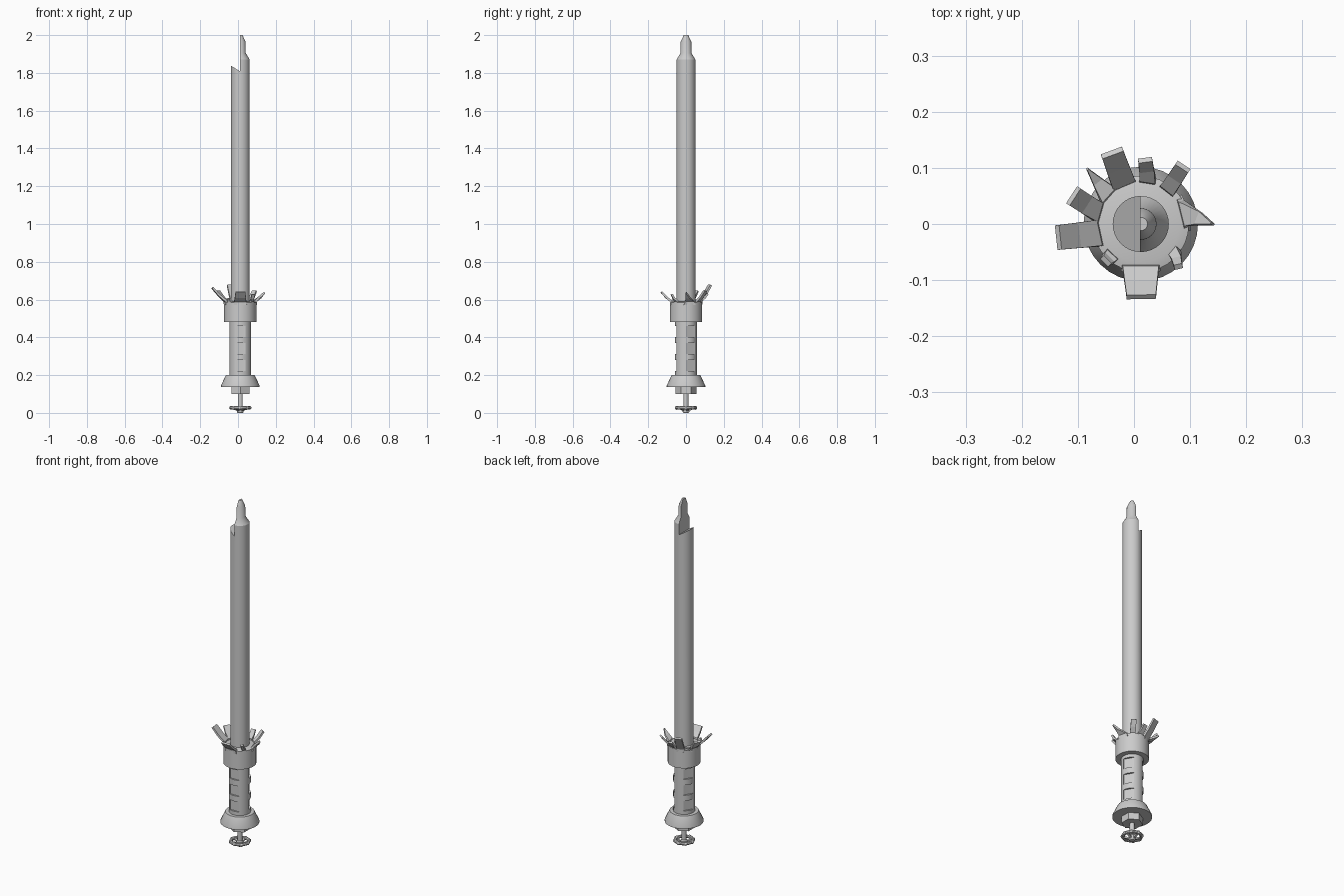
import bpy, bmesh, math
from mathutils import Vector, Matrix

if "Cube" in bpy.data.objects:
    bpy.data.objects.remove(bpy.data.objects["Cube"])

AX = 0.012  # main axis x position
metal = bpy.data.materials.new("grey_metal")
metal.diffuse_color = (0.6, 0.6, 0.6, 1)
metal.use_nodes = True
metal.node_tree.nodes["Principled BSDF"].inputs["Base Color"].default_value = metal.diffuse_color


def finish(bm, name, smooth=True):
    bmesh.ops.recalc_face_normals(bm, faces=bm.faces)
    me = bpy.data.meshes.new(name)
    bm.to_mesh(me)
    bm.free()
    me.materials.append(metal)
    ob = bpy.data.objects.new(name, me)
    ob.location.x = AX
    bpy.context.collection.objects.link(ob)
    if smooth:
        shade(ob)
    return ob


def shade(ob):
    bpy.ops.object.select_all(action='DESELECT')
    ob.select_set(True)
    bpy.context.view_layer.objects.active = ob
    bpy.ops.object.shade_smooth_by_angle(angle=math.radians(30))


def lathe(name, prof, n=32, rot=0.0, smooth=True):
    """Closed solid of revolution from (radius, z) points."""
    bm = bmesh.new()
    rings = [[bm.verts.new((r * math.cos(rot + math.tau * i / n), r * math.sin(rot + math.tau * i / n), z))
              for i in range(n)] for r, z in prof]
    for a, b in zip(rings, rings[1:]):
        for i in range(n):
            j = (i + 1) % n
            bm.faces.new((a[i], a[j], b[j], b[i]))
    bm.faces.new(rings[0])
    bm.faces.new(rings[-1])
    return finish(bm, name, smooth)


def cut(ob, cutter):
    m = ob.modifiers.new("cut", 'BOOLEAN')
    m.object, m.operation, m.solver = cutter, 'DIFFERENCE', 'EXACT'
    bpy.context.view_layer.update()
    bpy.ops.object.select_all(action='DESELECT')
    ob.select_set(True)
    bpy.context.view_layer.objects.active = ob
    bpy.ops.object.modifier_apply(modifier=m.name)
    bpy.data.objects.remove(cutter)
    shade(ob)


def loft(bm, sections):
    """Skin between rings of four corners, capped at both ends."""
    rs = [[bm.verts.new(p) for p in s] for s in sections]
    for a, b in zip(rs, rs[1:]):
        for i in range(4):
            j = (i + 1) % 4
            bm.faces.new((a[i], a[j], b[j], b[i]))
    bm.faces.new(rs[0])
    bm.faces.new(rs[-1])


# blade tube with stepped tip, half of it broken away
blade = lathe("blade", [(0.05, 0.57), (0.05, 1.87), (0.029, 1.905), (0.028, 1.965), (0.012, 2.0)])
bm = bmesh.new()
outline = [(-0.001, 1.808), (-0.001, 2.1), (-0.1, 2.1), (-0.1, 1.87)]
loft(bm, [[(x, y, z) for x, z in outline] for y in (-0.1, 0.1)])
cut(blade, finish(bm, "blade_cutter", False))

# grip with three columns of three recessed windows
grip = lathe("grip", [(0.057, 0.19), (0.057, 0.49)])
bm = bmesh.new()
for az in (-90, 30, 150):
    for z in (0.25, 0.34, 0.432):
        mat = (Matrix.Rotation(math.radians(az), 4, 'Z') @ Matrix.Translation((0.067, 0, z))
               @ Matrix.Diagonal((0.04, 0.056, 0.058, 1)))
        bmesh.ops.create_cube(bm, size=1, matrix=mat)
cut(grip, finish(bm, "grip_cutter", False))

# collar, flared pommel, hex nut and stem
lathe("collar", [(0.086, 0.48), (0.086, 0.585), (0.069, 0.59)])
lathe("pommel", [(0.102, 0.138), (0.102, 0.145), (0.076, 0.2)])
lathe("nut", [(0.055, 0.1), (0.055, 0.14)], 6, math.pi / 2, False)
lathe("stem", [(0.013, 0.02), (0.013, 0.105)], 16)

# torn strips splaying out of the collar:
# base azimuth, base width, tip x, y, z, tip width
strips = [
    (192, 0.048, -0.147, -0.024, 0.662, 0.044),
    (164, 0.034, -0.120, 0.050, 0.645, 0.036),
    (138, 0.050, -0.095, 0.098, 0.612, 0.003),
    (113, 0.044, -0.051, 0.127, 0.676, 0.040),
    (81, 0.030, 0.008, 0.114, 0.632, 0.025),
    (52, 0.030, 0.075, 0.102, 0.645, 0.027),
    (14, 0.066, 0.128, 0.000, 0.637, 0.003),
    (-40, 0.022, 0.067, -0.076, 0.628, 0.015),
    (-90, 0.070, 0.001, -0.130, 0.640, 0.052),
    (-133, 0.028, -0.062, -0.066, 0.605, 0.020),
]
bm = bmesh.new()
for az, wb, tx, ty, tz, wt in strips:
    a = math.radians(az)
    out0 = Vector((math.cos(a), math.sin(a), 0))
    tip = Vector((tx, ty, tz))
    p0 = out0 * 0.077 + Vector((0, 0, 0.572))
    p1 = out0 * 0.080 + Vector((0, 0, 0.592))
    p2 = p1.lerp(tip, 0.5) - Vector((0, 0, 0.004))
    pts = [p0, p1, p2, tip]
    secs = []
    for i, p in enumerate(pts):
        f = i / 3
        t = (pts[min(i + 1, 3)] - pts[max(i - 1, 0)]).normalized()
        side = Vector((-out0.y, out0.x, 0))
        if i > 1:
            d = tip - p1
            side = Vector((-d.y, d.x, 0)).normalized()
            if side.dot(Vector((-out0.y, out0.x, 0))) < 0:
                side = -side
        nrm = t.cross(side).normalized() * (0.007 - 0.002 * f)
        w = side * (wb + (wt - wb) * f) / 2
        secs.append([p - w - nrm, p + w - nrm, p + w + nrm, p - w + nrm])
    loft(bm, secs)
finish(bm, "torn_strips", False)

# valve wheel: hub, rim, grip lobes and spokes
lathe("wheel_hub", [(0.014, 0.0), (0.018, 0.006), (0.018, 0.026), (0.013, 0.032)], 16)
bm = bmesh.new()
N, M = 32, 8
ring = [[bm.verts.new(((0.047 + 0.009 * math.cos(v)) * math.cos(u), (0.047 + 0.009 * math.cos(v)) * math.sin(u),
                       0.027 + 0.009 * math.sin(v)))
         for v in [math.tau * k / M for k in range(M)]] for u in [math.tau * i / N for i in range(N)]]
for i in range(N):
    for k in range(M):
        a, b = ring[i], ring[(i + 1) % N]
        bm.faces.new((a[k], b[k], b[(k + 1) % M], a[(k + 1) % M]))
for i in range(8):
    u = math.tau * i / 8
    bmesh.ops.create_uvsphere(bm, u_segments=10, v_segments=6, radius=0.0105,
                              matrix=Matrix.Translation((0.049 * math.cos(u), 0.049 * math.sin(u), 0.027)))
finish(bm, "wheel_rim")
bm = bmesh.new()
for i in range(5):
    a = math.tau * i / 5 + math.pi / 2
    d, s = Vector((math.cos(a), math.sin(a), 0)), Vector((-math.sin(a), math.cos(a), 0)) * 0.006
    loft(bm, [[d * r - s + Vector((0, 0, z)), d * r + s + Vector((0, 0, z)),
               d * r + s + Vector((0, 0, z + 0.01)), d * r - s + Vector((0, 0, z + 0.01))]
              for r, z in ((0.01, 0.008), (0.046, 0.022))])
finish(bm, "wheel_spokes", False)
